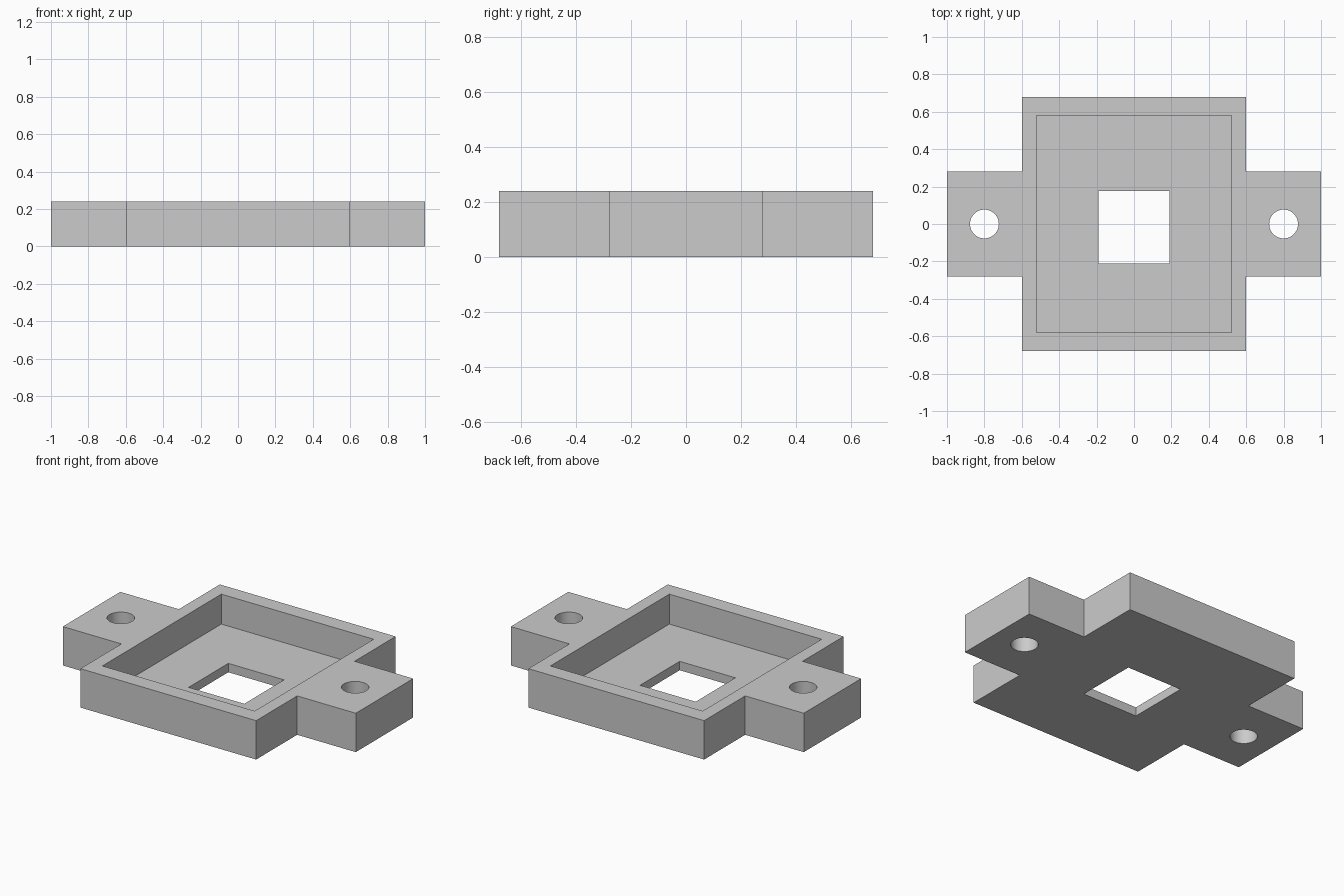
import bpy
import bmesh

cube = bpy.data.objects.get("Cube")
if cube:
    bpy.data.objects.remove(cube, do_unlink=True)

HEIGHT = 0.24
FLOOR = 0.055

grey = bpy.data.materials.new("plain grey")
grey.use_nodes = True
colour = (0.6, 0.6, 0.6, 1)
grey.diffuse_color = colour
grey.node_tree.nodes["Principled BSDF"].inputs["Base Color"].default_value = colour


def prism(name, outline, z0, z1):
    """Extrude a plan outline from z0 up to z1."""
    bm = bmesh.new()
    face = bm.faces.new([bm.verts.new((x, y, z0)) for x, y in outline])
    top = bmesh.ops.extrude_face_region(bm, geom=[face])
    verts = [v for v in top["geom"] if isinstance(v, bmesh.types.BMVert)]
    bmesh.ops.translate(bm, verts=verts, vec=(0, 0, z1 - z0))
    bmesh.ops.recalc_face_normals(bm, faces=bm.faces)
    mesh = bpy.data.meshes.new(name)
    bm.to_mesh(mesh)
    bm.free()
    mesh.materials.append(grey)
    obj = bpy.data.objects.new(name, mesh)
    bpy.context.collection.objects.link(obj)
    return obj


def rectangle(x0, x1, y0, y1):
    return [(x0, y0), (x1, y0), (x1, y1), (x0, y1)]


def cut(target, cutter):
    bpy.context.view_layer.objects.active = target
    mod = target.modifiers.new(cutter.name, "BOOLEAN")
    mod.operation = "DIFFERENCE"
    mod.solver = "EXACT"
    mod.object = cutter
    bpy.ops.object.modifier_apply(modifier=mod.name)
    bpy.data.objects.remove(cutter, do_unlink=True)


# Tray body with a mounting tab on each side, as one cross-shaped plan
half = [(0.6, -0.68), (0.6, -0.28), (1, -0.28), (1, 0.28), (0.6, 0.28), (0.6, 0.68)]
outline = half + [(-x, y) for x, y in reversed(half)]
tray = prism("mounting_tray", outline, 0, HEIGHT)

# Open pocket and the square window through its floor
cut(tray, prism("pocket_cutter", rectangle(-0.52, 0.52, -0.58, 0.58), FLOOR, 0.5))
cut(tray, prism("window_cutter", rectangle(-0.19, 0.19, -0.21, 0.177), -0.2, 0.15))

# Screw hole in each tab
for side in (-1, 1):
    bpy.ops.mesh.primitive_cylinder_add(
        vertices=48, radius=0.077, depth=1, location=(side * 0.8, 0, 0))
    drill = bpy.context.object
    drill.name = "screw_hole_cutter"
    drill.data.materials.append(grey)
    cut(tray, drill)

bpy.ops.object.select_all(action="DESELECT")
tray.select_set(True)
bpy.context.view_layer.objects.active = tray
bpy.ops.object.shade_smooth_by_angle()
